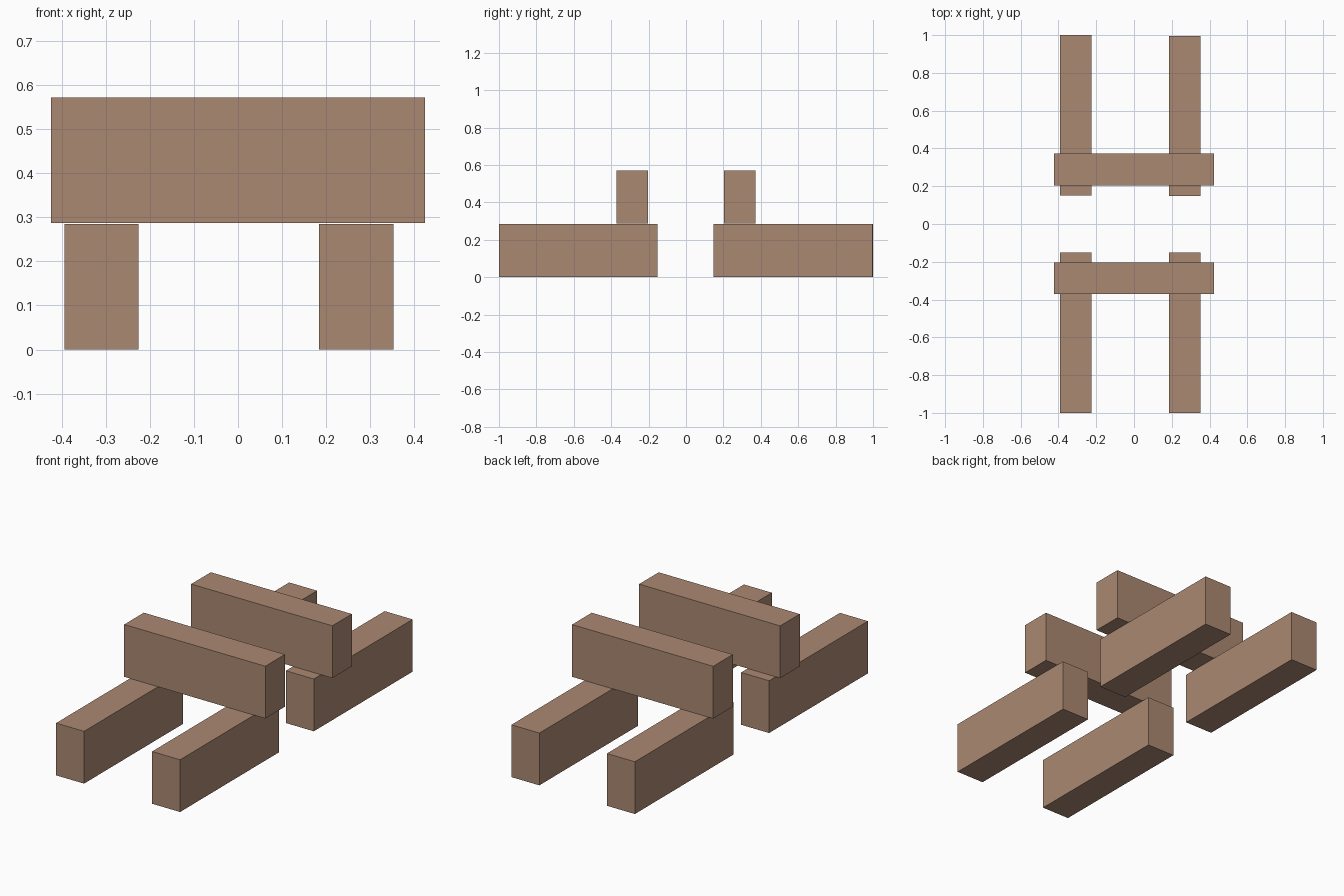
import bpy

if "Cube" in bpy.data.objects:
    bpy.data.objects.remove(bpy.data.objects["Cube"])

W, H, L = 0.168, 0.284, 0.848   # beam thickness, height, length

wood = bpy.data.materials.new("brown_wood")
wood.diffuse_color = (0.41, 0.25, 0.17, 1)
wood.use_nodes = True
wood.node_tree.nodes["Principled BSDF"].inputs["Base Color"].default_value = wood.diffuse_color


def beam(name, center, size):
    bpy.ops.mesh.primitive_cube_add(size=1, location=center)
    ob = bpy.context.object
    ob.name = name
    ob.scale = size
    bpy.ops.object.transform_apply(location=False, rotation=False, scale=True)
    ob.data.materials.append(wood)


# Lower beams lying front to back, in a front and a back pair
for name, x, y in (("front_left", -0.309, -0.576), ("front_right", 0.268, -0.576),
                   ("back_left", -0.309, 0.576), ("back_right", 0.268, 0.572)):
    beam(name + "_lower_beam", (x, y, H / 2), (W, L, H))

# Cross beams resting on each pair
for name, y in (("front", -0.287), ("back", 0.288)):
    beam(name + "_cross_beam", (0, y, 0.287 + H / 2), (L, W, H))
